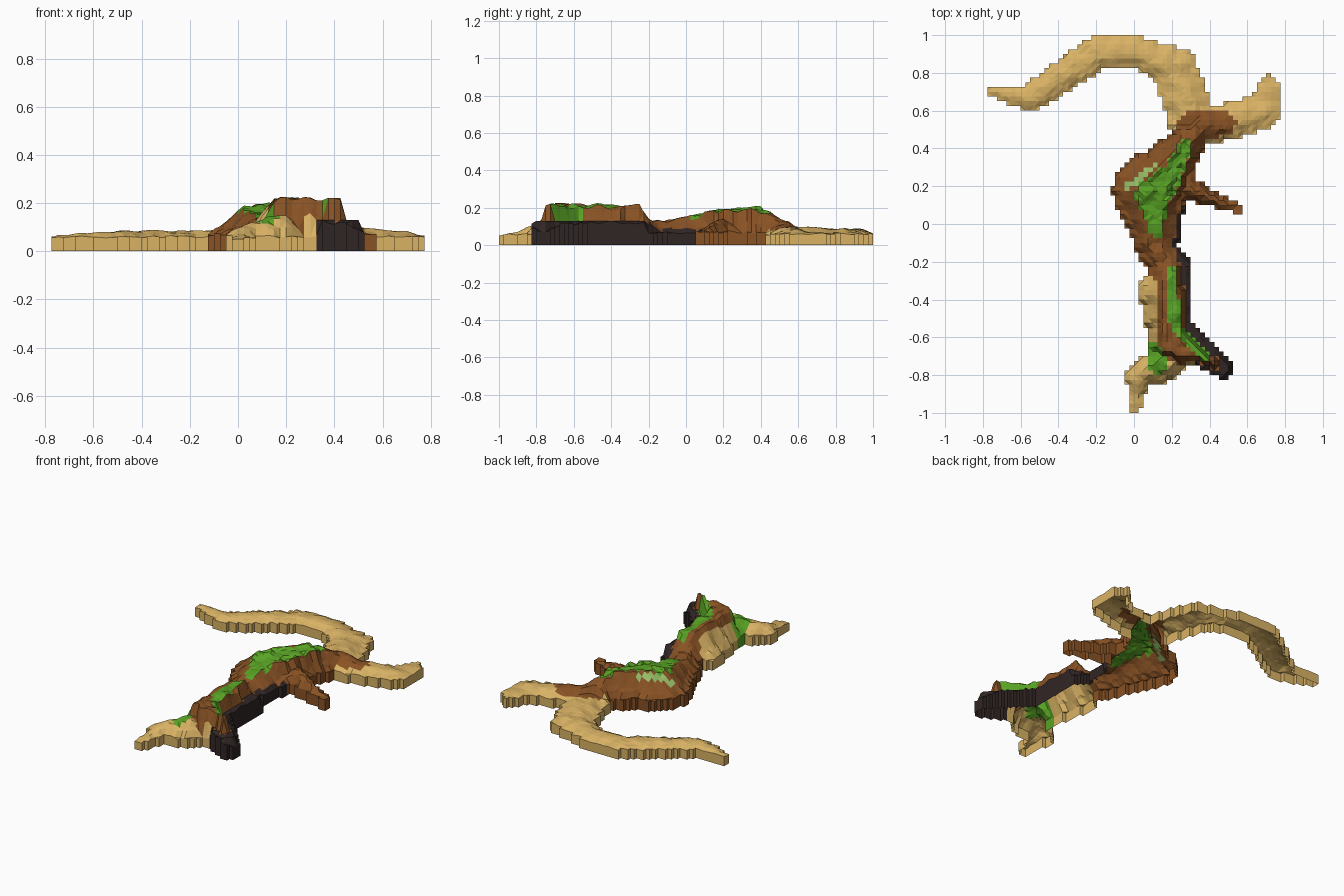
import bpy, bmesh
from mathutils import Vector, noise
from mathutils.geometry import intersect_point_line

if "Cube" in bpy.data.objects:
    bpy.data.objects.remove(bpy.data.objects["Cube"])

STEP = 0.025
COLOURS = {
    "sand": (0.70, 0.45, 0.13), "brown_rock": (0.25, 0.085, 0.018),
    "dark_rock": (0.03, 0.019, 0.018), "grass": (0.10, 0.37, 0.018),
    "pale_grass": (0.32, 0.52, 0.14),
}
cells, crests = {}, []


def along(p, a, b):
    """Distance from p to segment ab, and the values (width, height) there."""
    va, vb = Vector(a[:2]), Vector(b[:2])
    t = min(1, max(0, intersect_point_line(p, va, vb)[1]))
    return (va.lerp(vb, t) - p).length, [m + (n - m) * t for m, n in zip(a[2:], b[2:])]


def stroke(name, *points):
    """Paint a tapered stroke of (x, y, half width[, crest height]) on the cell grid."""
    for a, b in zip(points, points[1:]):
        if len(a) == 4:
            crests.append((a, b))
        for i in range(-31, 31):
            for j in range(-40, 40):
                d, values = along(Vector((i + .5, j + .5)) * STEP, a, b)
                if d < values[0]:
                    cells[i, j] = name


# Curved sand spit and its eastern hook
stroke("sand", (-.76, .705, .03, .065), (-.55, .665, .073, .08), (-.38, .78, .085, .085),
       (-.2, .9, .09, .085), (.02, .91, .08, .085), (.22, .82, .115, .085), (.31, .54, .13, .10))
stroke("sand", (.4, .52, .10, .11), (.675, .59, .095, .08), (.715, .74, .05, .065))
# Southern beach and the narrow beach up the west side
stroke("sand", (.18, -.73, .10, .15), (.03, -.80, .075, .11), (.005, -.98, .025, .05))
stroke("sand", (.13, -.62, .05), (.08, -.33, .06))
# Dark eastern cliff
stroke("dark_rock", (.2, .07, .06), (.18, -.14, .05), (.23, -.24, .08), (.22, -.56, .08),
       (.47, -.76, .06))
# Brown ridge and its spur
stroke("brown_rock", (.48, .53, .06, .10), (.33, .52, .085, .13), (.25, .39, .11, .205),
       (.095, .17, .21, .195), (.1, -.1, .105, .13), (.145, -.2, .085, .125),
       (.19, -.27, .07, .21), (.20, -.65, .08, .22), (.42, -.74, .04, .215))
stroke("brown_rock", (.3, .18, .06, .14), (.56, .08, .025, .07))
# Grass on the tops
stroke("grass", (.275, .42, .027), (.2, .26, .06), (.10, .15, .095), (.12, -.06, .022))
stroke("grass", (.205, -.25, .027), (.215, -.53, .027), (.385, -.71, .024))
stroke("grass", (.1, -.65, .035), (.125, -.74, .055))
stroke("pale_grass", (-.03, .2, .016), (.11, .305, .014))

# The ridge foot turns dark along the cliff and sandy along the south beach
for (i, j), kind in list(cells.items()):
    x, y = i * STEP, j * STEP
    east = (i + 1, j) not in cells and .15 < x < .35 and y < .09
    south = (i, j - 1) not in cells and y < -.6
    if kind == "brown_rock" and (east or south):
        cells[i, j] = "dark_rock" if x > .32 or y > -.6 else "sand"


def corners(i, j):
    return [(i, j), (i + 1, j), (i + 1, j + 1), (i, j + 1)]


# Coast edges, keyed by the cell they belong to
coast, shore = [], {}
for (i, j), name in cells.items():
    c = corners(i, j)
    for k, (di, dj) in enumerate([(0, -1), (1, 0), (0, 1), (-1, 0)]):
        if (i + di, j + dj) not in cells:
            coast.append(((i, j), c[k], c[(k + 1) % 4]))
            shore[c[k]] = shore[c[(k + 1) % 4]] = name


def rim(v):
    """Height of the cliff edge at a shore corner."""
    x, y = v[0] * STEP, v[1] * STEP
    if shore[v] == "dark_rock":
        return .065 if y > -.22 else .12 - max(0, x - .45) * .6
    return .06 if shore[v] == "sand" else .07


# Height of every grid corner: blend from the rim up to the crest
height = {}
for v in {v for key in cells for v in corners(*key)}:
    p = Vector(v) * STEP
    near = min(shore, key=lambda s: (s[0] - v[0]) ** 2 + (s[1] - v[1]) ** 2)
    edge = (Vector(near) - Vector(v)).length * STEP
    d, (width, top) = min(along(p, a, b) for a, b in crests)
    low = min(rim(near), max(top, .05))
    t = min(1, 1.5 * edge / (edge + d + 1e-6))
    wave = noise.noise(Vector((p.x * 16, p.y * 16, 3)))
    h = low + (top - low) * t + wave * (.01 + .08 * max(0, top - .09))
    # what lies around: dark ledges stay low, grass sits in a dip behind a rocky rim
    i, j = v
    west = {cells.get((i - 1, j)), cells.get((i - 1, j - 1))}
    right = {cells.get((i, j)), cells.get((i, j - 1))}
    if "dark_rock" in west | right:
        h = min(h, .13)
    elif "grass" in west and "brown_rock" in right:
        if .1 < p.y < .45:
            h = max(h, .182 + .03 * wave)
        elif -.7 < p.y < -.25 and p.x > .2:
            h = max(h, .205 + .03 * wave)
    elif west | right == {"grass"} and p.y > 0:
        h -= .012
    height[v] = min(.225, h)


# One object per ground type, with coast walls down to the floor
def build(name):
    bm = bmesh.new()
    made = {}

    def vert(v, floor=False):
        if (v, floor) not in made:
            z = 0 if floor else height[v]
            made[v, floor] = bm.verts.new((v[0] * STEP, v[1] * STEP, z))
        return made[v, floor]

    for key, kind in cells.items():
        if kind == name:
            a, b, c, d = [vert(v) for v in corners(*key)]
            # split along the flatter diagonal for a faceted look
            if abs(a.co.z - c.co.z) < abs(b.co.z - d.co.z):
                faces = (a, b, c), (a, c, d)
            else:
                faces = (a, b, d), (b, c, d)
            for f in faces:
                bm.faces.new(f)
    for key, a, b in coast:
        if cells[key] == name:
            bm.faces.new((vert(b), vert(a), vert(a, True), vert(b, True)))
    mesh = bpy.data.meshes.new(name)
    bm.to_mesh(mesh)
    bm.free()
    mat = bpy.data.materials.new(name)
    mat.diffuse_color = (*COLOURS[name], 1)
    mat.use_nodes = True
    mat.node_tree.nodes["Principled BSDF"].inputs["Base Color"].default_value = mat.diffuse_color
    mesh.materials.append(mat)
    bpy.context.collection.objects.link(bpy.data.objects.new(name + "_ground", mesh))


for ground in COLOURS:
    build(ground)
